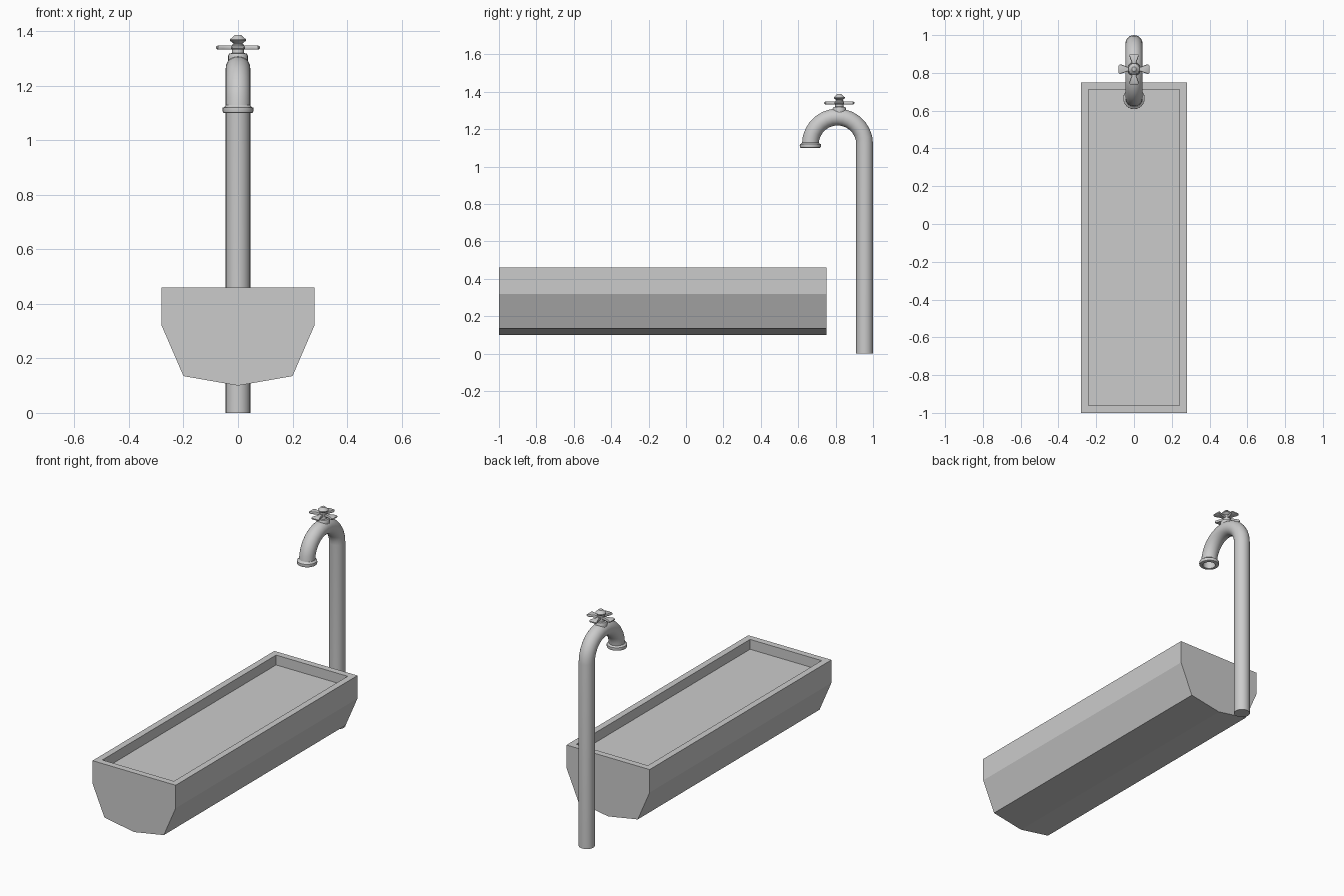
import bpy, bmesh, math
from mathutils import Vector

if "Cube" in bpy.data.objects:
    bpy.data.objects.remove(bpy.data.objects["Cube"])


def finish(bm, name, smooth=False):
    bmesh.ops.recalc_face_normals(bm, faces=bm.faces)
    mesh = bpy.data.meshes.new(name)
    bm.to_mesh(mesh)
    bm.free()
    ob = bpy.data.objects.new(name, mesh)
    bpy.context.collection.objects.link(ob)
    if smooth:
        bpy.ops.object.select_all(action='DESELECT')
        bpy.context.view_layer.objects.active = ob
        ob.select_set(True)
        bpy.ops.object.shade_smooth_by_angle(angle=math.radians(40))
    return ob


def skin(bm, rings, cap_start=False, cap_end=False):
    rows = [[bm.verts.new(p) for p in r] for r in rings]
    n = len(rows[0])
    for a, b in zip(rows, rows[1:]):
        for i in range(n):
            j = (i + 1) % n
            bm.faces.new((a[i], a[j], b[j], b[i]))
    if cap_start:
        bm.faces.new(rows[0])
    if cap_end:
        bm.faces.new(rows[-1])


def lathe(name, profile, y, sides=24, **caps):
    bm = bmesh.new()
    angles = [2 * math.pi * i / sides for i in range(sides)]
    skin(bm, [[(r * math.cos(a), y + r * math.sin(a), z) for a in angles]
              for r, z in profile], **caps)
    return finish(bm, name, True)


# Trough: extruded seven-sided profile with a shallow inset basin
bm = bmesh.new()
half = [(0.28, 0.46), (0.28, 0.32), (0.2, 0.135), (0, 0.1)]
profile = half + [(-x, z) for x, z in half[-2::-1]]
skin(bm, [[(x, y, z) for x, z in profile] for y in (-1, 0.75)], True, True)
bm.normal_update()
bmesh.ops.recalc_face_normals(bm, faces=bm.faces)
top = max(bm.faces, key=lambda f: f.calc_center_median().z)
bmesh.ops.inset_region(bm, faces=[top], thickness=0.055)
floor = bmesh.ops.extrude_face_region(bm, geom=[top])
bmesh.ops.delete(bm, geom=[top], context='FACES_ONLY')
bmesh.ops.translate(bm, vec=(0, 0, -0.06),
                    verts=[v for v in floor['geom'] if isinstance(v, bmesh.types.BMVert)])
finish(bm, "trough")

# Pipe: upright with a half-circle bend, swept as one tube
R, CY, CZ, r = 0.145, 0.81, 1.12, 0.045
path = [(CY + R, 0.0, 0.0)]
path += [(CY + R * math.cos(t), CZ + R * math.sin(t), t)
         for t in [math.pi * i / 14 for i in range(15)]]
sides = 24
rings = []
for y, z, t in path:
    out = Vector((0, math.cos(t), math.sin(t)))
    ring = []
    for i in range(sides):
        a = 2 * math.pi * i / sides
        ring.append(Vector((r * math.cos(a), y, z)) + out * (r * math.sin(a)))
    rings.append(ring)
bm = bmesh.new()
skin(bm, rings, cap_start=True)
finish(bm, "pipe", True)

# Spout collar with its open mouth
lathe("spout_collar", [(0.044, 1.13), (0.05, 1.122), (0.056, 1.12), (0.057, 1.111),
                       (0.055, 1.102), (0.05, 1.1), (0.036, 1.1), (0.034, 1.14)],
      CY - R, cap_end=True)

# Valve: base collar, stem and knob turned as one piece
VY = 0.82
lathe("valve_body", [(0.036, 1.29), (0.036, 1.31), (0.032, 1.318), (0.023, 1.32),
                     (0.021, 1.352), (0.017, 1.356), (0.03, 1.366), (0.03, 1.37),
                     (0.018, 1.38), (0.012, 1.387)],
      VY, 20, cap_start=True, cap_end=True)

# Handle: four flared arms around the stem
outline = [(0.01, 0.012), (0.035, 0.012), (0.055, 0.02), (0.074, 0.026), (0.081, 0.02)]
arm = outline + [(x, -w) for x, w in reversed(outline)]
for k in range(4):
    bm = bmesh.new()
    c, s = math.cos(k * math.pi / 2), math.sin(k * math.pi / 2)

    def layer(z, scale):
        return [(c * (0.045 + (x - 0.045) * scale) - s * w * scale,
                 VY + s * (0.045 + (x - 0.045) * scale) + c * w * scale, z) for x, w in arm]
    skin(bm, [layer(1.333, 0.85), layer(1.337, 1), layer(1.343, 1), layer(1.347, 0.85)],
         True, True)
    finish(bm, f"handle_arm_{k + 1}", True)
